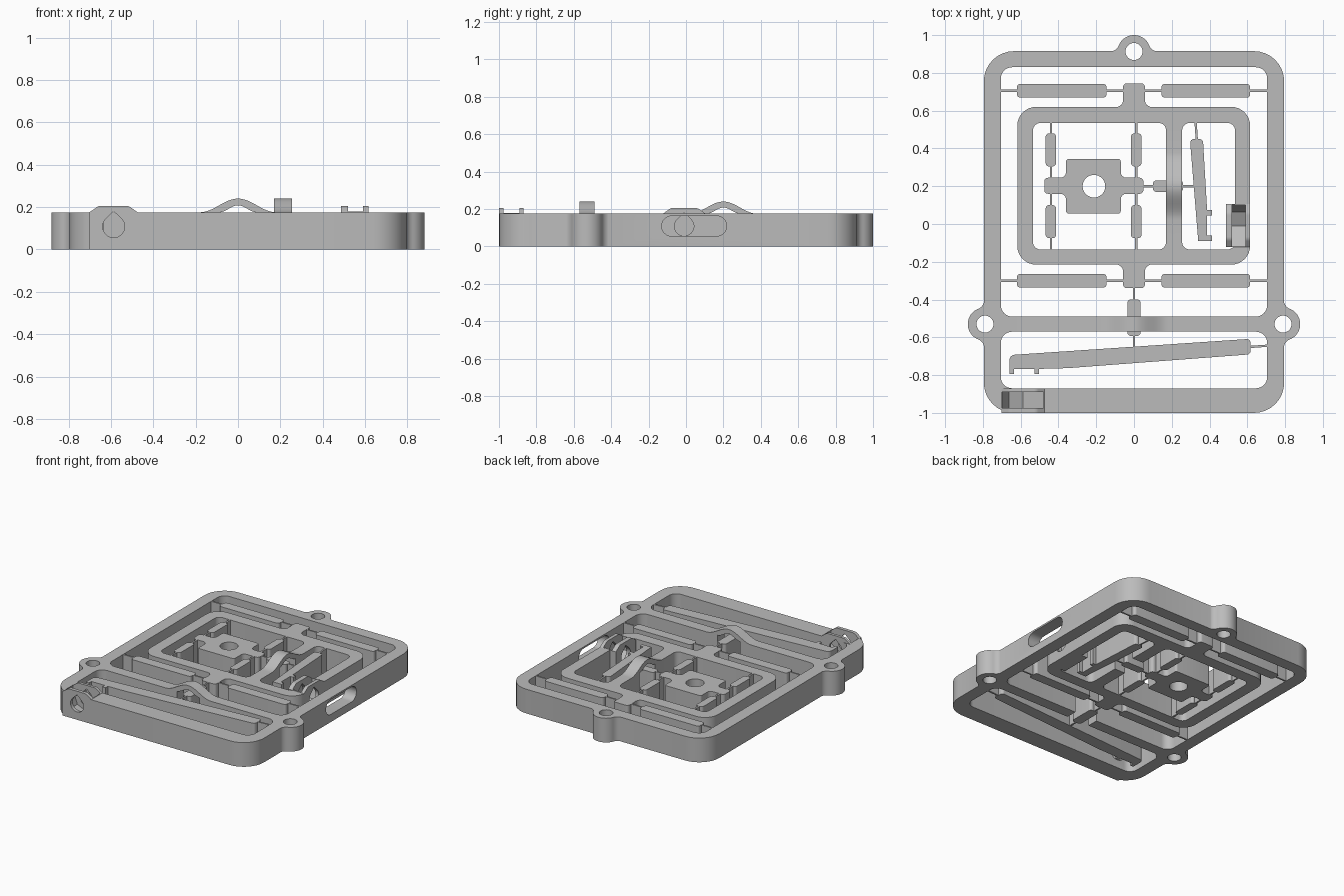
import bpy, bmesh, math
from mathutils import Vector

if "Cube" in bpy.data.objects:
    bpy.data.objects.remove(bpy.data.objects["Cube"], do_unlink=True)

H = 0.175      # plate height
THIN = 0.012   # flexure thickness

grey = bpy.data.materials.new("plain grey")
grey.use_nodes = True
grey.diffuse_color = (0.5, 0.5, 0.5, 1)
grey.node_tree.nodes["Principled BSDF"].inputs["Base Color"].default_value = (0.5, 0.5, 0.5, 1)


def fillet(pts, r=0.0, steps=8):
    """Round polygon corners; a third value in a point overrides the radius."""
    out = []
    for i, p in enumerate(pts):
        rad = p[2] if len(p) > 2 else r
        c = Vector(p[:2])
        a = (Vector(pts[i - 1][:2]) - c).normalized()
        b = (Vector(pts[(i + 1) % len(pts)][:2]) - c).normalized()
        half = a.angle(b) / 2
        if rad <= 0 or half > 1.56:
            out.append(c)
            continue
        centre = c + (a + b).normalized() * rad / math.sin(half)
        start = c + a * rad / math.tan(half) - centre
        sweep = math.pi - 2 * half
        if a.x * b.y - a.y * b.x < 0:
            sweep = -sweep
        for k in range(steps + 1):
            t = -sweep * k / steps
            out.append(centre + Vector((start.x * math.cos(t) - start.y * math.sin(t),
                                        start.x * math.sin(t) + start.y * math.cos(t))))
    return out


def rect(x0, x1, y0, y1, r=0.0):
    return fillet([(x0, y0), (x1, y0), (x1, y1), (x0, y1)], r)


def circle(x, y, r, n=32):
    return [(x + r * math.cos(2 * math.pi * i / n), y + r * math.sin(2 * math.pi * i / n)) for i in range(n)]


def prism(name, pts, lo=0.0, hi=H, axis="z"):
    """Extrude a profile along an axis from lo to hi."""
    place = {"z": lambda u, v, w: (u, v, w),
             "y": lambda u, v, w: (u, w, v),
             "x": lambda u, v, w: (w, u, v)}[axis]
    bm = bmesh.new()
    n = len(pts)
    a = [bm.verts.new(place(p[0], p[1], lo)) for p in pts]
    b = [bm.verts.new(place(p[0], p[1], hi)) for p in pts]
    bm.faces.new(a)
    bm.faces.new(b)
    for i in range(n):
        j = (i + 1) % n
        bm.faces.new((a[i], a[j], b[j], b[i]))
    bmesh.ops.recalc_face_normals(bm, faces=bm.faces)
    mesh = bpy.data.meshes.new(name)
    bm.to_mesh(mesh)
    bm.free()
    mesh.materials.append(grey)
    ob = bpy.data.objects.new(name, mesh)
    bpy.context.collection.objects.link(ob)
    return ob


def combine(ob, other, operation="DIFFERENCE"):
    mod = ob.modifiers.new("bool", "BOOLEAN")
    mod.operation, mod.solver, mod.object = operation, "EXACT", other
    bpy.context.view_layer.objects.active = ob
    bpy.ops.object.modifier_apply(modifier=mod.name)
    bpy.data.objects.remove(other, do_unlink=True)


def cut(ob, pts, lo=-0.1, hi=0.4, axis="z"):
    combine(ob, prism("cutter", pts, lo, hi, axis))


def add(ob, pts, lo=0.0, hi=H, axis="z"):
    combine(ob, prism("addition", pts, lo, hi, axis), "UNION")


def lug(cx, cy, angle, r=0.087, f=0.05):
    """Round ear with filleted roots on a straight edge, pointing along angle."""
    d = math.sqrt(r * r + 2 * r * f)
    tilt = math.atan2(f, d)
    side = [(d - f * math.sin(t), f - f * math.cos(t))
            for t in [(math.pi / 2 - tilt) * k / 6 for k in range(7)]]
    arc = [(r * math.cos(t), r * math.sin(t))
           for t in [tilt + (math.pi - 2 * tilt) * k / 24 for k in range(1, 24)]]
    pts = [(d, -0.04)] + side + arc + [(-x, y) for x, y in reversed(side)] + [(-d, -0.04)]
    ca, sa = math.cos(angle), math.sin(angle)
    return [(cx + x * ca - y * sa, cy + x * sa + y * ca) for x, y in pts]


def bridge(ob, centre, lo, hi, axis):
    """Hump over a gap, so that a link can pass through a wall."""
    def hump(w, h, base):
        top = [(centre - w + 2 * w * k / 24, H + h * (0.5 - 0.5 * math.cos(2 * math.pi * k / 24)))
               for k in range(25)]
        return [(centre - w, base)] + top + [(centre + w, base)]
    add(ob, hump(0.18, 0.065, 0.0), lo, hi, axis)
    cut(ob, hump(0.09, 0.033, -0.1), lo - 0.02, hi + 0.02, axis)


def nut_trap(ob, centre, s, lo, hi, slot_lo, slot_hi, axis):
    """Raised pad with an open nut slot and a teardrop screw hole."""
    def prof(pts):
        return [(centre + s * p[0], *p[1:]) for p in pts]
    add(ob, fillet(prof([(-0.113, 0), (0.115, 0), (0.115, H), (0.07, 0.206, 0.04),
                         (-0.07, 0.206, 0.04), (-0.113, H)])), lo, hi, axis)
    cut(ob, prof([(0, 0.015), (-0.109, 0.08), (-0.109, 0.3), (0.111, 0.3),
                  (0.111, 0.15), (0.074, 0.05)]), slot_lo, slot_hi, axis)
    arc = [(0.052 * math.cos(t), 0.108 + 0.052 * math.sin(t))
           for t in [math.radians(135 + 270 * k / 24) for k in range(25)]]
    cut(ob, prof(arc + [(0, 0.18)]), lo - 0.05, hi + 0.03, axis)


# Outer frame with crossbar, mounting ears and front nut trap
frame = prism("outer_frame", rect(-0.795, 0.795, -1, 0.915, 0.16))
cut(frame, rect(-0.705, 0.705, -0.49, 0.83, 0.06))
cut(frame, rect(-0.705, 0.705, -0.87, -0.57, 0.06))
for x, y, angle in ((0, 0.913, 0), (0.793, -0.53, -math.pi / 2), (-0.793, -0.53, math.pi / 2)):
    add(frame, lug(x, y, angle))
    cut(frame, circle(x * 0.995, y, 0.045))
bridge(frame, 0, -0.57, -0.49, "y")
nut_trap(frame, -0.587, -1, -1, -0.87, -0.975, -0.89, "y")
cut(frame, rect(-0.13, 0.217, 0.055, 0.163, 0.0535), 0.65, 0.85, "x")

# Middle stage with two windows, end tabs and side nut trap
MID = 0.2025
stage = prism("middle_stage", rect(-0.618, 0.615, -0.215, 0.62, 0.1))
cut(stage, rect(-0.535, 0.17, -0.135, 0.535, 0.04))
cut(stage, rect(0.255, 0.535, -0.135, 0.535, 0.04))
tab = [(-0.12, 0.58), (-0.12, 0.62), (-0.058, 0.62, 0.035), (-0.058, 0.745, 0.02),
       (0.058, 0.745, 0.02), (0.058, 0.62, 0.035), (0.12, 0.62), (0.12, 0.58)]
add(stage, fillet(tab))
add(stage, fillet([(p[0], 2 * MID - p[1], *p[2:]) for p in tab]))
bridge(stage, 0.2, 0.17, 0.255, "x")
nut_trap(stage, -0.01, 1, 0.487, 0.615, 0.52, 0.59, "x")

# Centre platform with arms and a hole
half = [(-0.36, 0.055, 0.015), (-0.07, 0.055, 0.015), (-0.07, 0.16, 0.03), (0.05, 0.16, 0.02),
        (0.05, 0.245, 0.02), (-0.07, 0.245, 0.03), (-0.07, 0.345, 0.015), (-0.36, 0.345, 0.015),
        (-0.36, 0.245, 0.03), (-0.475, 0.245, 0.02), (-0.475, 0.16, 0.02), (-0.36, 0.16, 0.03)]
platform = prism("centre_platform", fillet(half))
cut(platform, circle(-0.212, 0.2, 0.06))


def flexure(name, start, stop, a, b, across, width, axis):
    """Stiff bar from a to b with thin blades reaching start and stop."""
    for part, lo, hi, w in (("bar", a, b, width), ("blade", start, a + 0.01, THIN),
                            ("end_blade", b - 0.01, stop, THIN)):
        r = 0.018 if part == "bar" else 0
        span, side = (lo, hi), (across - w / 2, across + w / 2)
        pts = rect(*span, *side, r) if axis == "x" else rect(*side, *span, r)
        prism(name + "_" + part, pts)


# Flexures guiding the middle stage
for y in (0.705, 2 * MID - 0.705):
    flexure("left_guide", -0.71, -0.05, -0.62, -0.145, y, 0.072, "x")
    flexure("right_guide", 0.05, 0.71, 0.145, 0.615, y, 0.072, "x")

# Flexures guiding the platform
for x in (-0.44, 0.012):
    flexure("back_guide", 0.24, 0.54, 0.305, 0.48, x, 0.055, "y")
    flexure("front_guide", -0.14, 0.165, -0.075, 0.1, x, 0.055, "y")

# Push links passing under the bridges
flexure("stage_link", -0.665, -0.335, -0.592, -0.4, 0, 0.07, "y")
flexure("platform_link", 0.045, 0.325, 0.1, 0.26, 0.2, 0.06, "x")

# Front lever and its pivot blade
prism("front_lever", fillet([
    (-0.66, -0.795), (-0.635, -0.795), (-0.635, -0.767), (-0.528, -0.767), (-0.528, -0.795),
    (-0.503, -0.795), (-0.503, -0.767), (-0.35, -0.763), (0.617, -0.69, 0.02),
    (0.617, -0.608, 0.02), (-0.66, -0.694, 0.03)]))
prism("front_lever_pivot", [(0.6, -0.658), (0.71, -0.65), (0.71, -0.638), (0.6, -0.646)])

# Side lever and its pivot blade
prism("side_lever", fillet([
    (0.34, -0.09), (0.412, -0.09), (0.412, -0.062), (0.387, -0.062), (0.387, 0.045),
    (0.412, 0.045), (0.412, 0.073), (0.387, 0.073), (0.365, 0.45, 0.02), (0.296, 0.45, 0.02)]))
prism("side_lever_pivot", [(0.327, 0.44), (0.339, 0.44), (0.332, 0.54), (0.32, 0.54)])

# Smooth shading with sharp edges kept
bpy.ops.object.select_all(action="DESELECT")
for ob in bpy.context.collection.objects:
    if ob.type == "MESH" and grey.name in ob.data.materials:
        ob.select_set(True)
        bpy.context.view_layer.objects.active = ob
bpy.ops.object.shade_smooth_by_angle(angle=math.radians(30))
